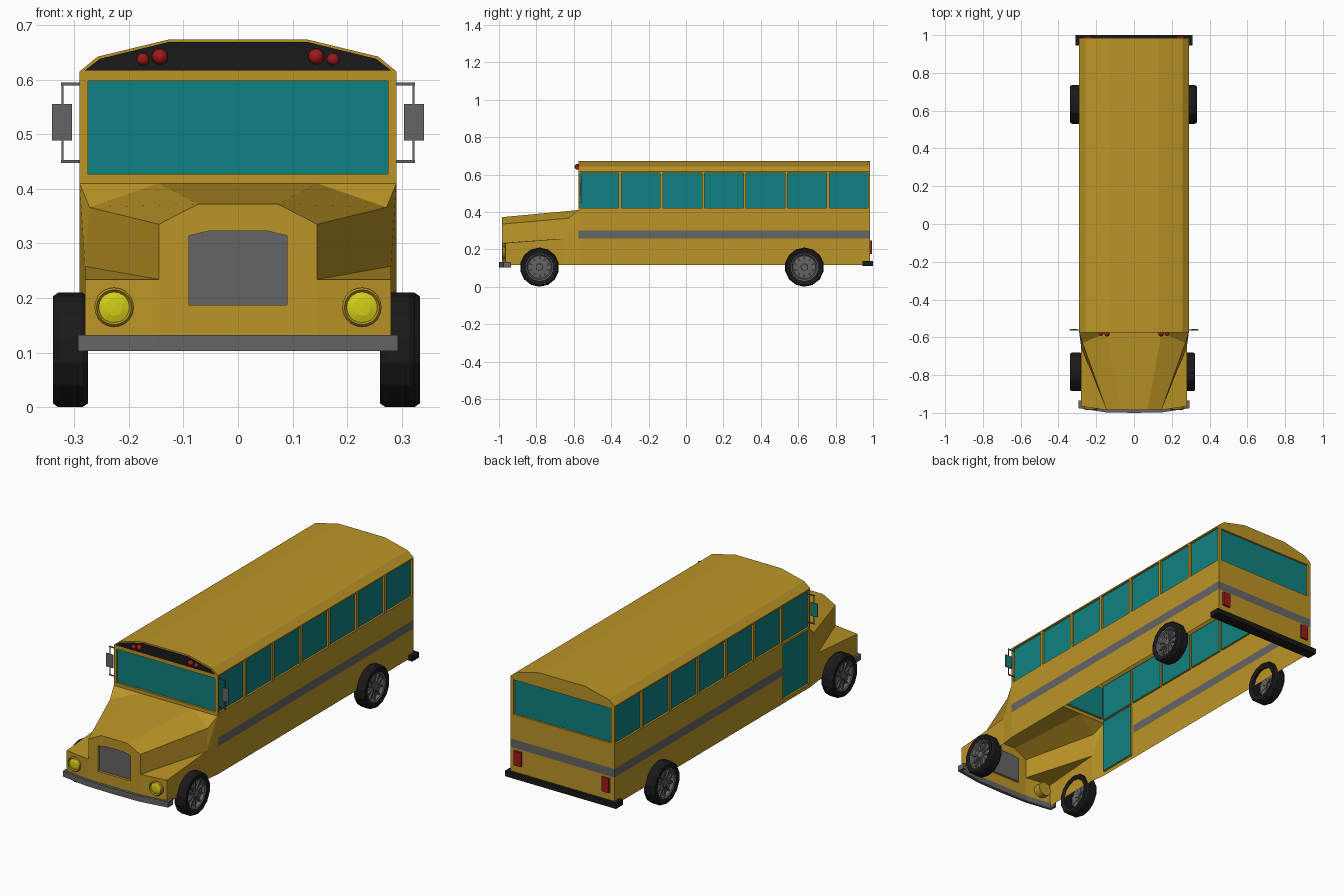
import bpy, bmesh
from math import sin, cos, pi
from mathutils import Matrix, Vector

if "Cube" in bpy.data.objects:
    bpy.data.objects.remove(bpy.data.objects["Cube"])


def material(name, rgb):
    m = bpy.data.materials.new(name)
    m.diffuse_color = (*rgb, 1)
    m.use_nodes = True
    m.node_tree.nodes["Principled BSDF"].inputs["Base Color"].default_value = m.diffuse_color
    return m


YELLOW = material("yellow_paint", (0.50, 0.30, 0.02))
GLASS = material("teal_glass", (0.005, 0.22, 0.22))
GREY = material("dark_grey", (0.13, 0.13, 0.135))
BLACK = material("black_rubber", (0.01, 0.01, 0.01))
RED = material("red_lamp", (0.35, 0.01, 0.01))
LAMP = material("yellow_lamp", (0.65, 0.62, 0.01))


def mesh(name, verts, faces, mat, mirror=False):
    me = bpy.data.meshes.new(name)
    me.from_pydata(verts, [], faces)
    me.materials.append(mat)
    ob = bpy.data.objects.new(name, me)
    bpy.context.collection.objects.link(ob)
    if mirror:
        ob.modifiers.new("mirror", 'MIRROR')
    return ob


def box(name, lo, hi, mat, mirror=False):
    v = [(x, y, z) for x in (lo[0], hi[0]) for y in (lo[1], hi[1]) for z in (lo[2], hi[2])]
    f = [(0, 1, 3, 2), (4, 6, 7, 5), (0, 4, 5, 1), (2, 3, 7, 6), (0, 2, 6, 4), (1, 5, 7, 3)]
    return mesh(name, v, f, mat, mirror)


def lathe(name, profile, mat, seg, place, closed=False):
    """Spin (radius, axial) points; place(a, b, axial) gives the 3D point."""
    n = len(profile)
    v = [place(r * sin(2 * pi * i / seg), -r * cos(2 * pi * i / seg), t)
         for i in range(seg) for r, t in profile]
    f = [(i * n + j, i * n + (j + 1) % n, (i + 1) % seg * n + (j + 1) % n, (i + 1) % seg * n + j)
         for i in range(seg) for j in range(n if closed else n - 1)]
    ob = mesh(name, v, f, mat)
    bm = bmesh.new()
    bm.from_mesh(ob.data)
    bmesh.ops.remove_doubles(bm, verts=bm.verts, dist=1e-5)
    bmesh.ops.recalc_face_normals(bm, faces=bm.faces)
    bm.to_mesh(ob.data)
    bm.free()
    return ob


def wall(name, u0, u1, v0, v1, to3, panels):
    """Flat wall with panels (u0, u1, v0, v1, depth, part, material) let into it."""
    us = sorted({u0, u1, *[p[0] for p in panels], *[p[1] for p in panels]})
    vs = sorted({v0, v1, *[p[2] for p in panels], *[p[3] for p in panels]})
    V, F = [], []

    def quad(pts):
        F.append(tuple(range(len(V), len(V) + 4)))
        V.extend(pts)
    for a, b in zip(us, us[1:]):
        for c, d in zip(vs, vs[1:]):
            mu, mv = (a + b) / 2, (c + d) / 2
            if not any(p[0] < mu < p[1] and p[2] < mv < p[3] for p in panels):
                quad([to3(a, c, 0), to3(b, c, 0), to3(b, d, 0), to3(a, d, 0)])
    for a, b, c, d, depth, part, mat in panels:
        cs = [(a, c), (b, c), (b, d), (a, d)]
        if depth:
            for p, q in zip(cs, cs[1:] + cs[:1]):
                quad([to3(*p, 0), to3(*q, 0), to3(*q, depth), to3(*p, depth)])
        mesh(part, [to3(*p, depth) for p in cs], [(0, 1, 2, 3)], mat)
    mesh(name, V, F, YELLOW)


# Body walls with windows, stripe and door
W, Y0, Y1, ZB, ZT = 0.29, -0.575, 0.984, 0.117, 0.615
D = 0.01
rows = [(-0.567 + 0.2222 * i, -0.36 + 0.2222 * i) for i in range(7)]
right = [(a, b, 0.422, 0.608, D, "side_window", GLASS) for a, b in rows]
left = [(-b, -a, 0.422, 0.608, D, "side_window", GLASS) for a, b in rows]
right.append((Y0, Y1, 0.257, 0.30, 0, "side_stripe", GREY))
left.append((-Y1, 0.35, 0.257, 0.30, 0, "side_stripe", GREY))
left.append((0.36, 0.567, 0.137, 0.41, D, "door_glass", GLASS))
wall("right_wall", Y0, Y1, ZB, ZT, lambda u, v, d: (W - d, u, v), right)
wall("left_wall", -Y1, -Y0, ZB, ZT, lambda u, v, d: (d - W, -u, v), left)
wall("front_wall", -W, W, 0.41, ZT, lambda u, v, d: (u, Y0 + d, v),
     [(-0.275, 0.275, 0.427, 0.597, D, "windscreen", GLASS)])
wall("back_wall", -W, W, ZB, ZT, lambda u, v, d: (-u, Y1 - d, v),
     [(-0.272, 0.272, 0.425, 0.60, D, "rear_window", GLASS),
      (-W, W, 0.257, 0.30, 0, "rear_stripe", GREY)])

# Roof: faceted arch with end caps
arch = [(W, ZT), (0.257, 0.642), (0.128, 0.673)]
arch += [(-x, z) for x, z in reversed(arch)]
mesh("roof", [(x, y, z) for y in (Y0, Y1) for x, z in arch],
     [(i, i + 6, i + 7, i + 1) for i in range(5)] + [(0, 1, 2, 3, 4, 5), (11, 10, 9, 8, 7, 6)], YELLOW)

# Black lamp panel and red lamps above the windscreen
panel = [(0.28, 0.617), (0.253, 0.638), (0.126, 0.669), (-0.126, 0.669), (-0.253, 0.638), (-0.28, 0.617)]
mesh("lamp_panel", [(x, Y0 - 0.003, z) for x, z in panel], [tuple(range(6))], BLACK)
for s in (-1, 1):
    for x, z, r in ((0.143, 0.642, 0.0145), (0.174, 0.637, 0.0115)):
        ball = [(r * sin(pi * k / 8), -r * cos(pi * k / 8)) for k in range(9)]
        ob = lathe("roof_lamp", ball, RED, 14,
                   lambda a, b, t, x=x, z=z: (s * x + a, Y0 - 0.006 + t, z + b))
        ob.data.shade_smooth()

# Bonnet and front wings (half, mirrored)
F = -0.985
hv = [(0, F, .372), (.073, F, .372), (.145, F, .335), (.145, F, .234), (.28, F + .02, .234),
      (.28, F + .02, .13), (0, F, .13), (.145, F, .13), (0, Y0, .41), (.145, Y0, .41),
      (W, Y0, .41), (.272, -.63, .366), (.28, -.65, .258), (.28, -.65, ZB), (W, Y0, ZB),
      (.28, F + .02, ZB)]
gr = [(0, .187), (.09, .187), (.09, .314), (.052, .323), (0, .323)]
hv += [(x, F, z) for x, z in gr] + [(x, F + .012, z) for x, z in gr]
hf = [(6, 7, 17, 16), (7, 3, 2, 18, 17), (2, 1, 19, 18), (1, 0, 20, 19), (7, 5, 4, 3),
      (0, 1, 9, 8), (1, 2, 11, 9), (9, 11, 10), (2, 3, 12, 11), (3, 4, 12),
      (15, 13, 12, 4), (13, 14, 10, 12), (12, 10, 11)]
hf += [(i, i + 1, i + 6, i + 5) for i in range(16, 20)]
mesh("bonnet", hv, hf, YELLOW, True)
mesh("grille", [(x, F + .012, z) for x, z in gr], [(0, 1, 2, 3, 4)], GREY, True)

# Headlights
for s in (-1, 1):
    def at(a, b, t):
        return (s * 0.227 + a, t, 0.183 + b)
    lathe("headlight_ring", [(0.028, -0.979), (0.032, -0.984), (0.036, -0.979), (0.036, -0.94), (0, -0.94)],
          YELLOW, 20, at)
    lathe("headlight_lens", [(0, -0.984), (0.016, -0.983), (0.028, -0.979)], LAMP, 20, at)

# Bumpers
plan = [(0, -1), (.15, -.997), (.293, -.975), (.293, -.935), (.28, -.935), (.28, -.962), (.15, -.982), (0, -.982)]
n = len(plan)
mesh("front_bumper", [(x, y, z) for z in (.103, .132) for x, y in plan],
     [(i, i + 1, i + 1 + n, i + n) for i in range(n - 1)]
     + [q for i in range(3) for q in ((i, n - 1 - i, n - 2 - i, i + 1),
                                      (i + n, i + 1 + n, 2 * n - 2 - i, 2 * n - 1 - i))],
     GREY, True)
box("rear_bumper", (-0.31, 0.945, 0.11), (0.31, 1.0, 0.137), BLACK)

# Tail lights
box("tail_light", (0.225, 0.98, 0.175), (0.265, 0.994, 0.247), RED, True)

# Mirrors and their brackets
arm = 0.0025
box("mirror_housing", (0.304, -0.563, 0.488), (0.341, -0.558, 0.555), GREY, True)
box("mirror_glass", (0.305, -0.558, 0.489), (0.340, -0.557, 0.554), GLASS, True)
for z in (0.45, 0.592):
    box("mirror_arm", (0.288, -0.563, z - arm), (0.324, -0.558, z + arm), GREY, True)
box("mirror_post", (0.3195, -0.5625, 0.45), (0.3235, -0.5585, 0.592), GREY, True)

# Wheels: faceted tyre, dished rim, hub and spokes
R = 0.105
tyre = [(.074, -.028), (.098, -.032), (R, -.022), (R, .022), (.098, .032), (.074, .028)]
rim = [(.076, .028), (.068, .024), (.062, .010), (.02, .014), (.016, .022), (0, .022)]
for s, cx, cy in ((1, .292, -.783), (-1, .307, -.783), (1, .301, .633), (-1, .307, .633)):
    def hub(a, b, t):
        return (s * (cx + t), cy + a, R + b)
    lathe("tyre", tyre, BLACK, 14, hub, True)
    lathe("rim", rim, GREY, 14, hub)
    for k in range(10):
        sp = box("spoke", (-.004, -.004, .015), (.005, .004, .068), GREY)
        sp.data.transform(Matrix.Translation(Vector((s * (cx + .015), cy, R)))
                          @ Matrix.Rotation(2 * pi * k / 10, 4, 'X'))
